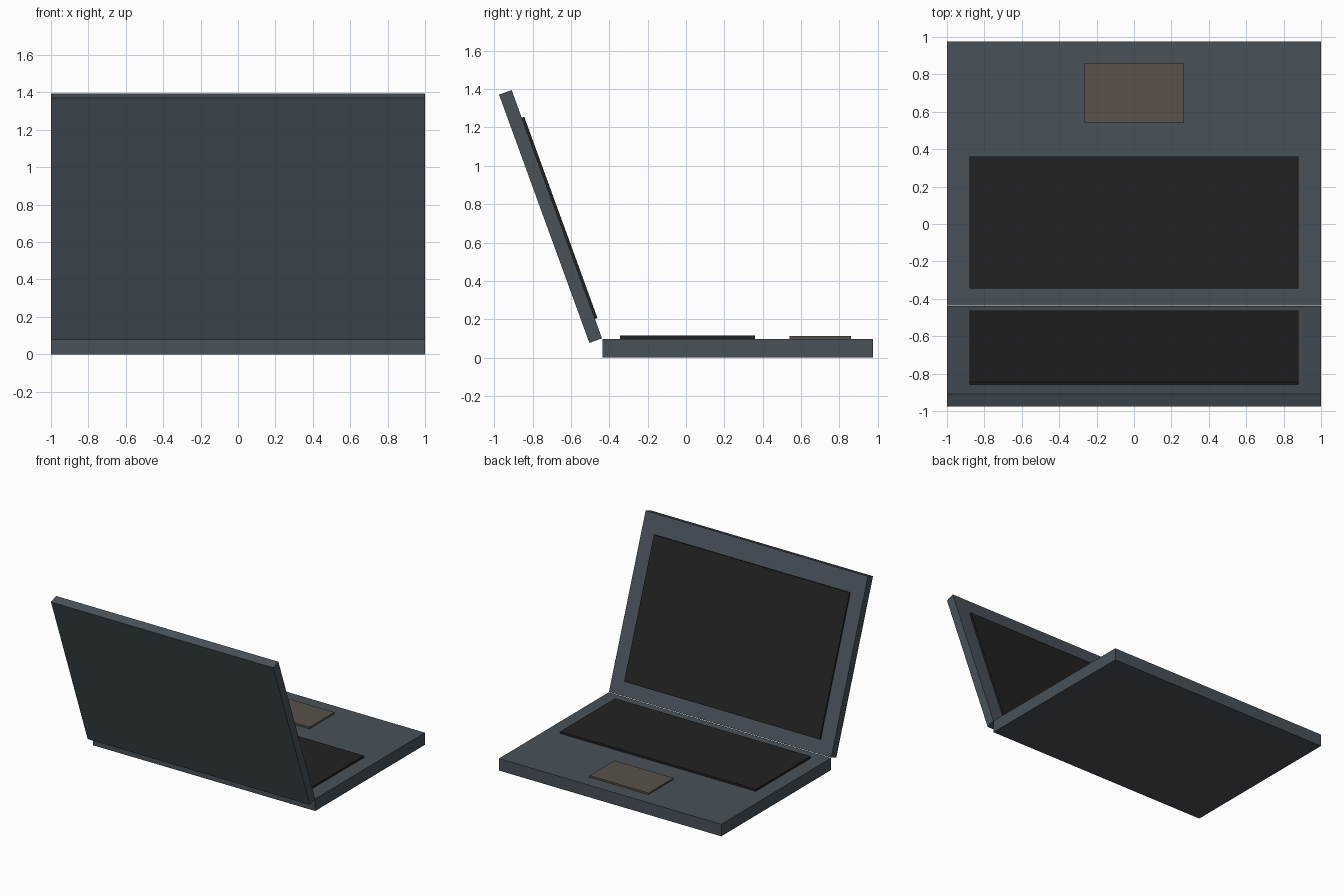
import bpy
import math
from mathutils import Matrix, Vector

if "Cube" in bpy.data.objects:
    bpy.data.objects.remove(bpy.data.objects["Cube"])


def material(name, rgb):
    m = bpy.data.materials.new(name)
    m.diffuse_color = (*rgb, 1)
    m.use_nodes = True
    m.node_tree.nodes["Principled BSDF"].inputs["Base Color"].default_value = m.diffuse_color
    return m


slate = material("slate grey", (0.065, 0.084, 0.102))
black = material("soft black", (0.016, 0.016, 0.016))
taupe = material("taupe", (0.100, 0.083, 0.066))


def box(name, lo, hi, mat, frame=Matrix()):
    """Box between two corners, placed in the given frame."""
    lo, hi = Vector(lo), Vector(hi)
    bpy.ops.mesh.primitive_cube_add(size=1)
    ob = bpy.context.object
    ob.name = name
    ob.data.transform(Matrix.Translation((lo + hi) / 2) @ Matrix.Diagonal((*(hi - lo), 1)))
    ob.matrix_world = frame
    ob.data.materials.append(mat)
    return ob


# Base with raised keyboard block and touchpad
box("base", (-1, -0.436, 0), (1, 0.975, 0.098), slate)
box("keyboard", (-0.88, -0.345, 0.09), (0.88, 0.36, 0.115), black)
box("touchpad", (-0.265, 0.54, 0.09), (0.265, 0.86, 0.112), taupe)

# Lid leaning back about its lower inner edge, with raised screen panel
hinge = Matrix.Translation((0, -0.438, 0.1)) @ Matrix.Rotation(math.radians(20), 4, 'X')
box("lid", (-1, -0.07, 0), (1, 0, 1.378), slate, hinge)
box("screen", (-0.88, -0.01, 0.108), (0.88, 0.014, 1.225), black, hinge)
